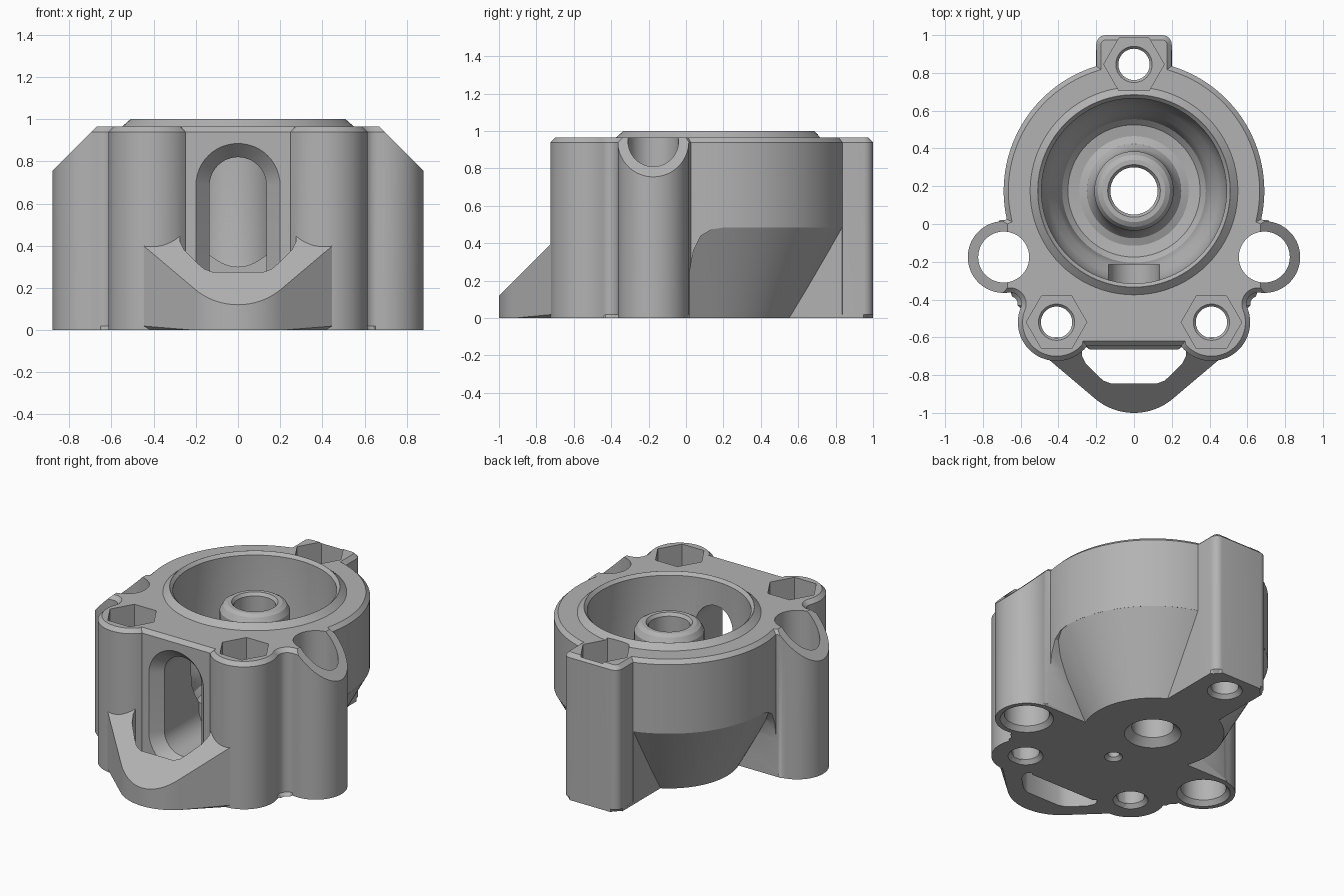
import bpy, bmesh
from math import sin, cos, pi, radians
from mathutils import Vector

cube = bpy.data.objects.get("Cube")
if cube:
    bpy.data.objects.remove(cube, do_unlink=True)

grey = bpy.data.materials.new("plain grey")
grey.use_nodes = True
grey.diffuse_color = (0.45, 0.45, 0.45, 1)
grey.node_tree.nodes["Principled BSDF"].inputs["Base Color"].default_value = grey.diffuse_color

AXIS_Y = 0.175   # centre of the round bowl


def arc(cx, cy, r, a0, a1, n):
    angles = [radians(a0 + (a1 - a0) * i / n) for i in range(n + 1)]
    return [(cx + r * cos(a), cy + r * sin(a)) for a in angles]


def mirrored(half):
    return half + [(-x, y) for x, y in reversed(half) if x > 1e-4]


def finish(name, bm):
    bmesh.ops.remove_doubles(bm, verts=bm.verts, dist=1e-5)
    bmesh.ops.recalc_face_normals(bm, faces=bm.faces)
    mesh = bpy.data.meshes.new(name)
    bm.to_mesh(mesh)
    bm.free()
    mesh.materials.append(grey)
    ob = bpy.data.objects.new(name, mesh)
    bpy.context.collection.objects.link(ob)
    return ob


def skin(rings, caps):
    """Join matching rings of points; cap the ends or close the loop."""
    bm = bmesh.new()
    loops = [[bm.verts.new(p) for p in ring] for ring in rings]
    n = len(loops[0])
    pairs = zip(loops, loops[1:]) if caps else zip(loops, loops[1:] + loops[:1])
    for a, b in pairs:
        for i in range(n):
            j = (i + 1) % n
            bm.faces.new((a[i], a[j], b[j], b[i]))
    if caps:
        bm.faces.new(loops[0])
        bm.faces.new(loops[-1])
    return bm


def prism(name, pts, z0, z1, bottom=0, top=0):
    bm = skin([[(x, y, z) for x, y in pts] for z in (z0, z1)], True)
    for z, size in ((z0, bottom), (z1, top)):
        if size:
            rim = [e for e in bm.edges if all(abs(v.co.z - z) < 1e-5 for v in e.verts)]
            bmesh.ops.bevel(bm, geom=rim, offset=size, segments=1, affect='EDGES')
    return finish(name, bm)


def side_prism(name, pts, x0, x1):
    return finish(name, skin([[(x, y, z) for y, z in pts] for x in (x0, x1)], True))


def lathe(name, profile, cx=0, cy=AXIS_Y, n=96):
    """Turn a closed (radius, z) profile that starts and ends on the axis."""
    bm = bmesh.new()
    rows = []
    for r, z in profile:
        if r == 0:
            rows.append([bm.verts.new((cx, cy, z))] * n)
        else:
            rows.append([bm.verts.new((cx + r * cos(2 * pi * i / n),
                                       cy + r * sin(2 * pi * i / n), z)) for i in range(n)])
    for a, b in zip(rows, rows[1:]):
        for i in range(n):
            j = (i + 1) % n
            quad = list(dict.fromkeys((a[i], a[j], b[j], b[i])))
            if len(quad) > 2:
                bm.faces.new(quad)
    return finish(name, bm)


def combine(ob, other, operation='DIFFERENCE'):
    mod = ob.modifiers.new("cut", 'BOOLEAN')
    mod.operation, mod.object, mod.solver = operation, other, 'EXACT'
    bpy.context.view_layer.objects.active = ob
    bpy.ops.object.modifier_apply(modifier=mod.name)
    bpy.data.objects.remove(other, do_unlink=True)


# Housing: one outline for rear lug, drum, side ears and front bosses
half = [(0, 1)] + arc(0.15, 0.95, 0.05, 90, 0, 6)
half += arc(0, AXIS_Y, 0.69, 73.2, -12.5, 40)
half += arc(0.69, -0.175, 0.19, 88, -98, 32)
half += arc(0.656, -0.423, 0.06, 82, 201.5, 10)[1:-1]
half += arc(0.41, -0.52, 0.205, 21.5, -141, 28)
half += [(0.25, -0.645)]
housing = prism("housing", mirrored(half), 0, 0.965, 0.02, 0.025)

# Raised collar around the bowl
combine(housing, lathe("collar", [(0, 0.8), (0.55, 0.8), (0.55, 0.965), (0.51, 1), (0, 1)]), 'UNION')

# Tapered underside of the drum, between lug and ear on each side
for side in (1, -1):
    taper = lathe("taper", [(0, -0.1), (0.372, -0.1), (0.69, 0.485), (0, 0.485)])
    span = side_prism("underside_cutter", [
        (0.02, -0.05), (0.02, 0.25), (0.04, 0.36), (0.08, 0.44), (0.14, 0.475),
        (0.2, 0.484), (1.2, 0.484), (1.2, -0.05)], side * 0.2, side * 1.2)
    combine(span, taper)
    combine(housing, span)

# Bowl with a hollow centre post
combine(housing, lathe("bowl_cutter", [
    (0, 0.9), (0.165, 0.9), (0.19, 0.885), (0.21, 0.85), (0.21, 0.32), (0.225, 0.26),
    (0.25, 0.225), (0.29, 0.21), (0.35, 0.22), (0.38, 0.25), (0.39, 0.3), (0.41, 0.35),
    (0.45, 0.41), (0.48, 0.48), (0.49, 0.56), (0.49, 0.98), (0.51, 1.001),
    (0.51, 1.1), (0, 1.1)]))
combine(housing, lathe("bore_cutter", [
    (0, -0.1), (0.17, -0.1), (0.17, 0), (0.125, 0.045), (0.125, 0.88), (0.14, 0.901),
    (0.14, 1.1), (0, 1.1)]))

# Front window: rounded slot with a flared mouth, open to the bowl
rings = []
for y, r in ((-0.8, 0.2), (-0.645, 0.2), (-0.575, 0.135), (-0.215, 0.135)):
    slot = arc(0, 0.685, r, 0, 180, 24) + arc(0, 0.3, r, 180, 360, 24)
    rings.append([(x, y, z) for x, z in slot])
combine(housing, finish("window_cutter", skin(rings, True)))

# Bolt holes with hexagonal nut pockets
for x, y in ((0, 0.845), (0.41, -0.52), (-0.41, -0.52)):
    combine(housing, prism("nut_cutter", arc(x, y, 0.16, 0, 300, 5), 0.7, 1.1))
    combine(housing, lathe("bolt_cutter", [
        (0, -0.1), (0.105, -0.1), (0.105, 0), (0.083, 0.025), (0.083, 0.685),
        (0.097, 0.701), (0.097, 0.8), (0, 0.8)], x, y, 40))

# Side ears: through holes and sloped tops
for side in (1, -1):
    combine(housing, lathe("ear_hole_cutter", [
        (0, -0.1), (0.16, -0.1), (0.16, 0), (0.135, 0.03), (0.135, 1.1), (0, 1.1)],
        side * 0.69, -0.175, 48))
    wedge = [(0.535, 1.1), (1.035, 0.6), (1.035, 1.1)]
    combine(housing, finish("ear_slope_cutter", skin(
        [[(side * x, y, z) for x, z in wedge] for y in (-0.42, 0.022)], True)))

# Small blind holes in the underside
for y in (0.53, -0.19):
    combine(housing, lathe("pin_cutter", [
        (0, -0.1), (0.055, -0.1), (0.055, 0), (0.035, 0.02), (0.035, 0.12), (0, 0.12)], 0, y, 24))

# Front loop: outlined bar with a sloped top and an opening behind it
outer = [(0.46, -0.6), (0.46, -0.71)] + arc(0, -0.68, 0.32, -48, -90, 14)
loop = prism("front_loop", mirrored(outer), 0, 0.7, 0.02)
combine(loop, side_prism("loop_slope_cutter", [(-1.2, -0.08), (-0.4, 0.72), (-1.2, 0.72)], -1, 1))
inner = [(0.25, -0.55), (0.25, -0.645), (0.275, -0.67), (0.275, -0.7), (0.255, -0.74),
         (0.19, -0.805), (0.16, -0.83), (0.12, -0.845)]
combine(loop, prism("loop_opening_cutter", mirrored(inner), -0.1, 0.9))
combine(housing, loop, 'UNION')

# Smooth curved walls, keep crisp edges
bpy.ops.object.select_all(action='DESELECT')
housing.select_set(True)
bpy.context.view_layer.objects.active = housing
bpy.ops.object.shade_smooth_by_angle(angle=radians(28))
